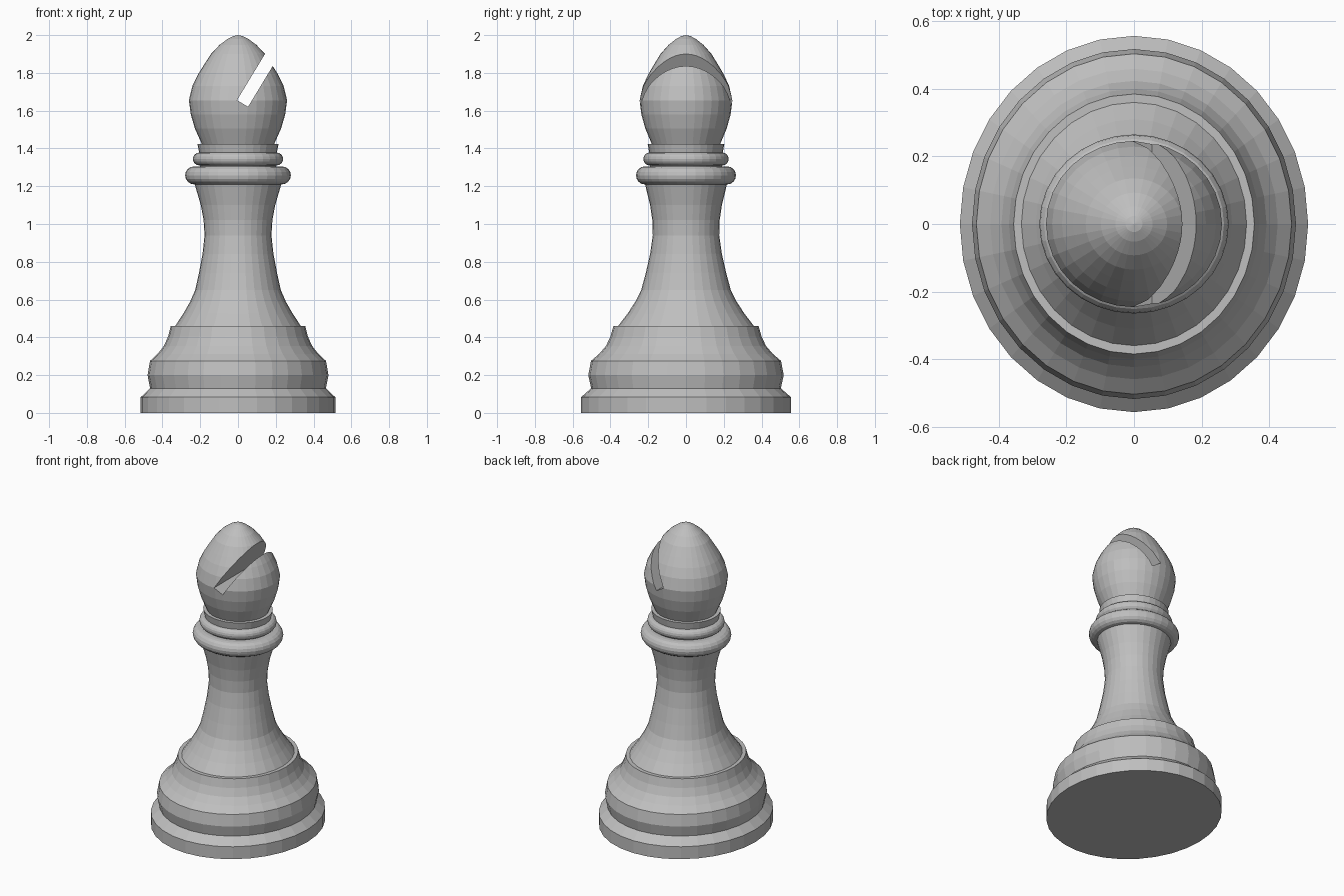
import bpy, bmesh, math
from mathutils import Matrix, Vector

if "Cube" in bpy.data.objects:
    bpy.data.objects.remove(bpy.data.objects["Cube"])

SIDES = 32

grey = bpy.data.materials.new("stone_grey")
grey.use_nodes = True
colour = (0.52, 0.52, 0.52, 1)
grey.diffuse_color = colour
grey.node_tree.nodes["Principled BSDF"].inputs["Base Color"].default_value = colour


def depth_ratio(z):
    """The base is a little deep, the head a little wide."""
    t = min(max((z - 0.46) / 0.75, 0), 1)
    return 1.08 - 0.135 * t


def make_object(name, bm):
    bmesh.ops.recalc_face_normals(bm, faces=bm.faces)
    mesh = bpy.data.meshes.new(name)
    bm.to_mesh(mesh)
    bm.free()
    mesh.materials.append(grey)
    obj = bpy.data.objects.new(name, mesh)
    bpy.context.collection.objects.link(obj)
    return obj


def lathe(name, profile):
    """Turn (radius, height) points into a closed faceted solid."""
    bm = bmesh.new()
    rings = []
    for r, z in profile:
        if r == 0:
            rings.append([bm.verts.new((0, 0, z))] * SIDES)
            continue
        angles = [2 * math.pi * i / SIDES for i in range(SIDES)]
        rings.append([bm.verts.new((r * math.cos(a), r * math.sin(a) * depth_ratio(z), z))
                      for a in angles])
    for low, high in zip(rings, rings[1:]):
        for i in range(SIDES):
            j = (i + 1) % SIDES
            corners = [low[i], low[j], high[j], high[i]]
            bm.faces.new(list(dict.fromkeys(corners)))
    for ring in (rings[0], rings[-1]):
        if ring[0] is not ring[1]:
            bm.faces.new(ring)
    return make_object(name, bm)


def bead(name, radius, bottom, top, steps=8):
    """Ring with a half-round outer edge."""
    h = (top - bottom) / 2
    turns = [math.pi * (i / steps - 0.5) for i in range(steps + 1)]
    return lathe(name, [(radius - h + h * math.cos(a), bottom + h + h * math.sin(a))
                        for a in turns])


# Stepped foot
lathe("base", [(0.515, 0), (0.515, 0.083), (0.465, 0.13), (0.479, 0.2), (0.466, 0.275),
               (0.425, 0.313), (0.392, 0.355), (0.37, 0.405), (0.356, 0.46)])

# Waisted stem
lathe("stem", [(0.333, 0.45), (0.333, 0.46), (0.29, 0.525), (0.253, 0.59), (0.227, 0.65),
               (0.207, 0.74), (0.188, 0.84), (0.177, 0.94), (0.182, 1.02), (0.197, 1.1),
               (0.232, 1.22)])

# Collars
bead("lower_collar", 0.28, 1.21, 1.305)
bead("upper_collar", 0.239, 1.31, 1.378)
lathe("collar_neck", [(0.2, 1.3), (0.205, 1.375), (0.215, 1.424)])

# Pointed head
head = lathe("head", [(0.19, 1.42), (0.228, 1.505), (0.25, 1.58), (0.26, 1.655),
                      (0.242, 1.73), (0.213, 1.79), (0.18, 1.843), (0.143, 1.9),
                      (0.098, 1.948), (0.055, 1.98), (0.025, 1.995), (0, 2)])

# Slanted slot through the head
bm = bmesh.new()
bmesh.ops.create_cube(bm, size=1)
bmesh.ops.scale(bm, vec=(0.068, 1, 0.6), verts=bm.verts)
bmesh.ops.translate(bm, vec=(0, 0, 0.3), verts=bm.verts)
tilt = Matrix.Translation(Vector((0.024, 0, 1.638))) @ Matrix.Rotation(math.radians(31.2), 4, "Y")
bmesh.ops.transform(bm, matrix=tilt, verts=bm.verts)
cutter = make_object("slot_cutter", bm)
cut = head.modifiers.new("slot", "BOOLEAN")
cut.operation = "DIFFERENCE"
cut.solver = "EXACT"
cut.object = cutter
cutter.hide_render = True
cutter.hide_viewport = True
